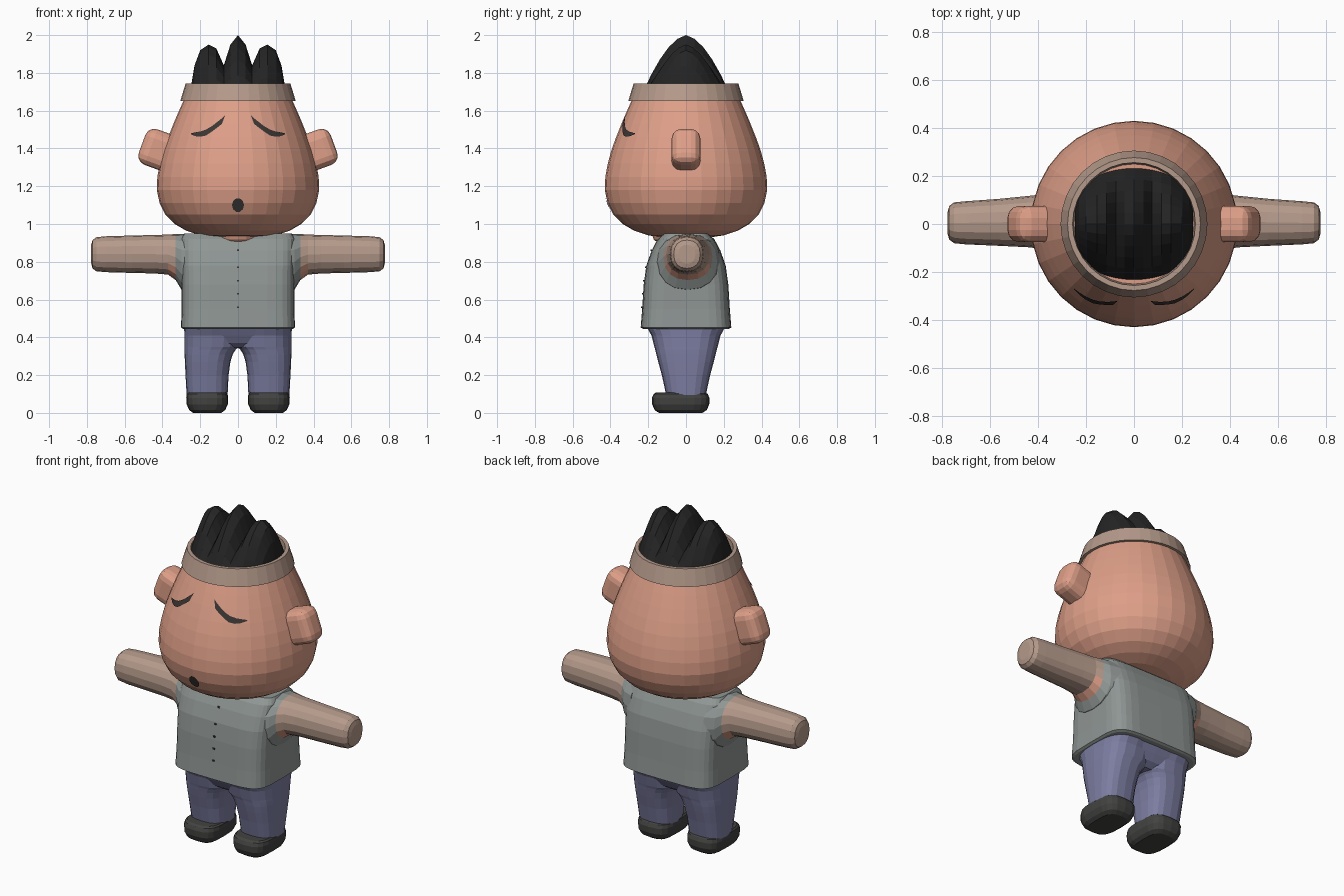
import bpy, bmesh, math
from mathutils import Vector, Matrix

if "Cube" in bpy.data.objects:
    bpy.data.objects.remove(bpy.data.objects["Cube"])


def material(name, r, g, b):
    def lin(c):
        c /= 255
        return c / 12.92 if c <= 0.04045 else ((c + 0.055) / 1.055) ** 2.4
    m = bpy.data.materials.new(name)
    m.diffuse_color = (lin(r), lin(g), lin(b), 1)
    m.use_nodes = True
    m.node_tree.nodes["Principled BSDF"].inputs["Base Color"].default_value = m.diffuse_color
    return m


SKIN = material("skin", 222, 159, 136)
TAN = material("tan", 181, 154, 139)
SHIRT = material("shirt_grey", 143, 150, 148)
PANTS = material("pants_blue", 125, 126, 162)
SHOE = material("shoe_charcoal", 66, 66, 65)
HAIR = material("hair_black", 36, 36, 37)
FACE = material("face_dark", 58, 54, 52)


def finish(name, bm, mats, mirror=False):
    bmesh.ops.recalc_face_normals(bm, faces=bm.faces)
    me = bpy.data.meshes.new(name)
    bm.to_mesh(me)
    bm.free()
    ob = bpy.data.objects.new(name, me)
    bpy.context.collection.objects.link(ob)
    for m in mats:
        me.materials.append(m)
    if mirror:
        ob.modifiers.new("mirror", 'MIRROR').use_mirror_merge = False
    return ob


def loft(name, sections, mats, n=2.0, sides=24, along_x=False, mirror=False, rule=None):
    """Sections are (position, centre u, centre v, half u, half v); n squares the outline."""
    bm = bmesh.new()
    rings = []
    for p, cu, cv, hu, hv in sections:
        ring = []
        for i in range(sides):
            a = math.tau * i / sides
            c, s = math.cos(a), math.sin(a)
            u = cu + hu * math.copysign(abs(c) ** (2 / n), c)
            v = cv + hv * math.copysign(abs(s) ** (2 / n), s)
            ring.append(bm.verts.new((p, u, v) if along_x else (u, v, p)))
        rings.append(ring)
    for a, b in zip(rings, rings[1:]):
        for i in range(sides):
            j = (i + 1) % sides
            bm.faces.new((a[i], a[j], b[j], b[i]))
    bm.faces.new(rings[0][::-1])
    bm.faces.new(rings[-1])
    if rule:
        for f in bm.faces:
            f.material_index = rule(f.calc_center_median())
    return finish(name, bm, mats, mirror)


# Head: pear-shaped lathe
HEAD = [(0.925, 0.10), (0.94, 0.20), (0.965, 0.275), (1.0, 0.335), (1.05, 0.385),
        (1.11, 0.415), (1.18, 0.43), (1.25, 0.427), (1.32, 0.414), (1.39, 0.395),
        (1.46, 0.37), (1.53, 0.342), (1.60, 0.312), (1.66, 0.285), (1.69, 0.26)]
loft("head", [(z, 0, 0, r, r) for z, r in HEAD], [SKIN], sides=32)


def on_face(x, z, lift=0.005):
    """Point on the front of the head."""
    for (z0, r0), (z1, r1) in zip(HEAD, HEAD[1:]):
        if z0 <= z <= z1:
            r = r0 + (r1 - r0) * (z - z0) / (z1 - z0) + lift
            return Vector((x, -math.sqrt(r * r - x * x), z))


# Headband with an open rim
BAND = [(1.65, 0.265), (1.65, 0.306), (1.745, 0.277), (1.745, 0.256), (1.69, 0.25)]
loft("headband", [(z, 0, 0, r, r) for z, r in BAND], [TAN], sides=32)

# Hair: three tufts running front to back
HALF = [(0.245, 1.75, 0.08), (0.23, 1.84, 0.13), (0.20, 1.92, 0.16), (0.155, 1.95, 0.20),
        (0.115, 1.93, 0.215), (0.075, 1.84, 0.225), (0.04, 1.95, 0.23)]
stations = [(-x, z, d) for x, z, d in HALF] + [(0, 2.0, 0.232)] + HALF[::-1]
bm = bmesh.new()
rows = []
for x, top, d in stations:
    ts = [k / 5 for k in range(-5, 6)]
    rows.append([bm.verts.new((x, t * d, 1.69 + (top - 1.69) * (1 - abs(t) ** 1.7))) for t in ts])
for a, b in zip(rows, rows[1:]):
    for k in range(10):
        bm.faces.new((a[k], a[k + 1], b[k + 1], b[k]))
    bm.faces.new((a[0], b[0], b[-1], a[-1]))
bm.faces.new(rows[0])
bm.faces.new(rows[-1])
finish("hair", bm, [HAIR])

# Ears: tilted rounded blocks
bm = bmesh.new()
bmesh.ops.create_cube(bm, size=1, matrix=Matrix.Translation((0.40, 0, 1.385))
                      @ Matrix.Rotation(math.radians(-20), 4, 'Y')
                      @ Matrix.Diagonal((0.23, 0.152, 0.20, 1)))
bmesh.ops.bevel(bm, geom=bm.edges[:], offset=0.05, segments=3, profile=0.5, affect='EDGES')
finish("ears", bm, [SKIN], mirror=True)

# Drooping eyes: crescent strips, (x, upper z, lower z)
EYE = [(0.07, 1.575, 1.57), (0.085, 1.56, 1.53), (0.11, 1.54, 1.51), (0.14, 1.517, 1.488),
       (0.17, 1.50, 1.468), (0.20, 1.49, 1.462), (0.225, 1.485, 1.465), (0.25, 1.48, 1.475)]
bm = bmesh.new()
cols = []
for x, hi, lo in EYE:
    cols.append([bm.verts.new(on_face(x, hi + (lo - hi) * k / 2)) for k in range(3)])
for a, b in zip(cols, cols[1:]):
    for k in range(2):
        bm.faces.new((a[k], a[k + 1], b[k + 1], b[k]))
eyes = finish("eyes", bm, [FACE], mirror=True)
if eyes.data.polygons[0].normal.y > 0:
    eyes.data.flip_normals()

# Mouth: small round plate
bm = bmesh.new()
ring = [bm.verts.new(on_face(0.032 * math.cos(a), 1.10 + 0.037 * math.sin(a)))
        for a in [math.tau * i / 10 for i in range(10)]]
bm.faces.new(ring)
mouth = finish("mouth", bm, [FACE])
if mouth.data.polygons[0].normal.y > 0:
    mouth.data.flip_normals()

# Shirt
TORSO = [(0.445, 0.29, 0.228), (0.452, 0.302, 0.24), (0.55, 0.298, 0.232), (0.68, 0.298, 0.224),
         (0.78, 0.30, 0.21), (0.86, 0.302, 0.182), (0.92, 0.302, 0.15), (0.95, 0.285, 0.115)]
loft("shirt", [(z, 0, 0, hx, hy) for z, hx, hy in TORSO], [SHIRT], n=5, sides=32)

# Skin showing at the neckline
bm = bmesh.new()
bmesh.ops.create_uvsphere(bm, u_segments=16, v_segments=8, radius=1,
                          matrix=Matrix.Translation((0, -0.06, 0.945))
                          @ Matrix.Diagonal((0.12, 0.12, 0.07, 1)))
finish("neck", bm, [SKIN])

# Buttons: tiny plates down the shirt front
bm = bmesh.new()
for z, y in [(0.86, -0.183), (0.77, -0.213), (0.70, -0.224), (0.63, -0.229), (0.56, -0.233)]:
    bmesh.ops.create_cube(bm, size=1, matrix=Matrix.Translation((0, y, z))
                          @ Matrix.Diagonal((0.012, 0.008, 0.008, 1)))
finish("buttons", bm, [FACE])

# Arms: flared shoulder, rounded hand end
ARM = [(0.24, 0.005, 0.79, 0.18, 0.16), (0.30, 0.01, 0.80, 0.155, 0.147),
       (0.33, 0.01, 0.825, 0.13, 0.122), (0.37, 0.01, 0.838, 0.115, 0.106),
       (0.44, 0.01, 0.84, 0.107, 0.102), (0.56, 0.007, 0.84, 0.098, 0.099),
       (0.70, 0.005, 0.84, 0.09, 0.095), (0.75, 0.005, 0.84, 0.085, 0.09),
       (0.77, 0.005, 0.84, 0.07, 0.075), (0.777, 0.005, 0.84, 0.045, 0.05)]
loft("arms", ARM, [TAN, SHIRT, SKIN], n=2.3, sides=16, along_x=True, mirror=True,
     rule=lambda c: 1 if c.x < 0.32 else 2 if c.x < 0.36 and c.z < 0.80 else 0)

# Trousers: hips plus two tapering legs, (z, inner x, outer x, half depth)
HIPS = [(0.345, 0.15, 0.12), (0.37, 0.25, 0.155), (0.41, 0.278, 0.18), (0.455, 0.285, 0.205)]
loft("hips", [(z, 0, 0, hx, hy) for z, hx, hy in HIPS], [PANTS], n=3.5, sides=32)
LEG = [(0.095, 0.055, 0.272, 0.105), (0.20, 0.05, 0.278, 0.128), (0.27, 0.04, 0.281, 0.147),
       (0.31, 0.028, 0.283, 0.157), (0.335, 0.012, 0.284, 0.163), (0.35, -0.005, 0.284, 0.168),
       (0.41, -0.01, 0.284, 0.183), (0.45, -0.01, 0.285, 0.205)]
loft("legs", [(z, (i + o) / 2, 0, (o - i) / 2, d) for z, i, o, d in LEG], [PANTS],
     n=2.8, sides=20, mirror=True)

# Shoes
SOLE = [(0.0, 0.075, 0.115), (0.015, 0.095, 0.138), (0.045, 0.109, 0.151),
        (0.08, 0.111, 0.152), (0.10, 0.108, 0.143), (0.108, 0.10, 0.13)]
loft("shoes", [(z, 0.163, -0.028, hx, hy) for z, hx, hy in SOLE], [SHOE],
     n=3.2, sides=20, mirror=True)
